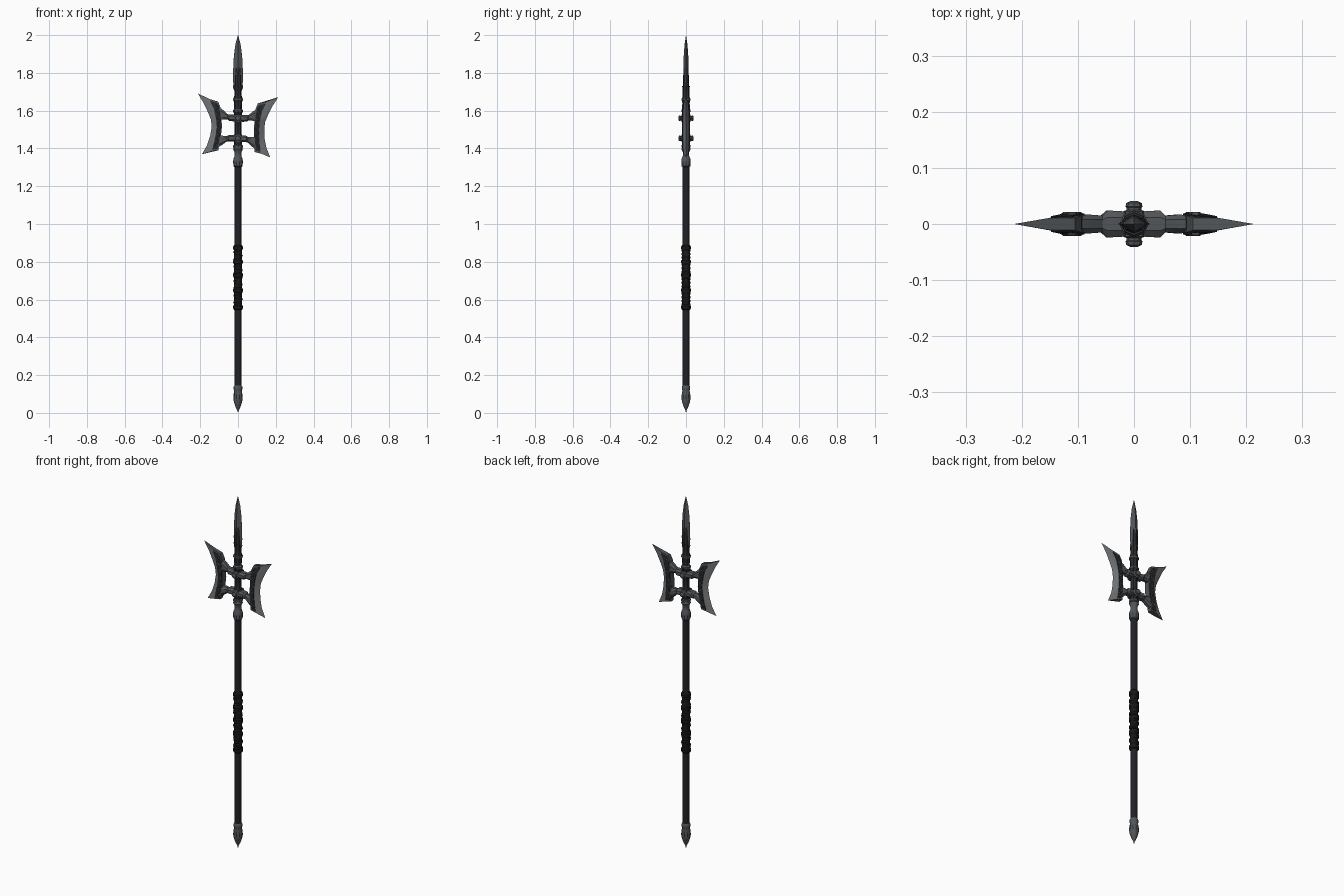
import bpy, bmesh, math
from mathutils import Vector

if "Cube" in bpy.data.objects:
    bpy.data.objects.remove(bpy.data.objects["Cube"])


def material(name, c):
    m = bpy.data.materials.new(name)
    m.diffuse_color = (*c, 1)
    m.use_nodes = True
    m.node_tree.nodes["Principled BSDF"].inputs["Base Color"].default_value = m.diffuse_color
    return m


STEEL = material("steel", (0.085, 0.092, 0.1))
EDGE = material("polished_edge", (0.17, 0.18, 0.19))
DARK = material("dark_relief", (0.022, 0.024, 0.026))
WOOD = material("shaft_black", (0.014, 0.016, 0.018))
WRAP = material("leather_black", (0.009, 0.009, 0.01))


def smooth(ob, angle):
    bpy.ops.object.select_all(action='DESELECT')
    ob.select_set(True)
    bpy.context.view_layer.objects.active = ob
    bpy.ops.object.shade_smooth_by_angle(angle=math.radians(angle))


def loft(name, rings, mat, angle=35, edge_cols=()):
    """Skin closed rings of equal size, cap both ends."""
    bm = bmesh.new()
    vs = [[bm.verts.new(p) for p in r] for r in rings]
    n = len(rings[0])
    for a, b in zip(vs, vs[1:]):
        for i in range(n):
            j = (i + 1) % n
            f = bm.faces.new((a[i], a[j], b[j], b[i]))
            f.material_index = 1 if i in edge_cols else 0
    bm.faces.new(vs[0])
    bm.faces.new(vs[-1])
    bmesh.ops.recalc_face_normals(bm, faces=bm.faces)
    me = bpy.data.meshes.new(name)
    bm.to_mesh(me)
    bm.free()
    me.materials.append(mat)
    if edge_cols:
        me.materials.append(EDGE)
    ob = bpy.data.objects.new(name, me)
    bpy.context.collection.objects.link(ob)
    smooth(ob, angle)
    return ob


def lathe(name, prof, mat, sides=12, angle=35, ky=1.0):
    rings = [[(r * math.cos(2 * math.pi * i / sides), ky * r * math.sin(2 * math.pi * i / sides), z)
              for i in range(sides)] for r, z in prof]
    return loft(name, rings, mat, angle)


def tube(name, pts, radius, mat):
    cu = bpy.data.curves.new(name, 'CURVE')
    cu.dimensions = '3D'
    cu.bevel_depth = radius
    cu.bevel_resolution = 1
    cu.use_fill_caps = True
    sp = cu.splines.new('POLY')
    sp.points.add(len(pts) - 1)
    for p, co in zip(sp.points, pts):
        p.co = (*co, 1)
    ob = bpy.data.objects.new(name, cu)
    bpy.context.collection.objects.link(ob)
    cu.materials.append(mat)
    bpy.ops.object.select_all(action='DESELECT')
    ob.select_set(True)
    bpy.context.view_layer.objects.active = ob
    bpy.ops.object.convert(target='MESH')
    smooth(bpy.context.object, 60)


# Shaft and pommel
lathe("shaft", [(.018, .12), (.018, 1.32)], WOOD)
lathe("pommel", [(.019, .145), (.023, .138), (.023, .125), (.02, .118), (.024, .095), (.025, .075),
                 (.021, .055), (.012, .03), (.004, .014), (.0004, 0)], STEEL, 10)

# Leather grip with crossing wraps and end bands
lathe("grip_core", [(.018, .545), (.021, .55), (.021, .885), (.018, .89)], WRAP)
for s in (1, -1):
    turns = 8
    tube("grip_wrap", [(.0195 * math.cos(s * a), .0195 * math.sin(s * a), .565 + .305 * a / (2 * math.pi * turns))
                       for a in (2 * math.pi * i / 14 for i in range(14 * turns + 1))], .006, WRAP)
for z in (.56, .65, .73, .80, .875):
    lathe("grip_band", [(.019, z - .015), (.025, z - .01), (.026, z + .006), (.02, z + .014)], WRAP)

# Collar under the head
lathe("lower_collar", [(.019, 1.302), (.024, 1.306), (.026, 1.33), (.024, 1.345), (.018, 1.36),
                       (.018, 1.38), (.026, 1.396), (.021, 1.405)], STEEL, 10)

# Head core and neck
lathe("head_core", [(.019, 1.39), (.023, 1.41), (.02, 1.43), (.024, 1.44), (.024, 1.465), (.019, 1.475),
                    (.019, 1.54), (.024, 1.548), (.024, 1.572), (.02, 1.58), (.026, 1.597), (.02, 1.61),
                    (.021, 1.64), (.025, 1.662), (.02, 1.675), (.019, 1.70), (.022, 1.73)], DARK, 8, 30, .92)
for z in (1.412, 1.6, 1.66):
    lathe("core_band", [(.018, z - .012), (.026, z - .006), (.026, z + .004), (.018, z + .012)], STEEL, 8, 30, .9)

# Spear point with a dark relief plate
lathe("spear_point", [(.013, 1.69), (.019, 1.705), (.028, 1.725), (.024, 1.742), (.027, 1.76), (.025, 1.83),
                      (.022, 1.89), (.014, 1.95), (.0006, 2.0)], STEEL, 4, 20, .55)
lathe("spear_relief", [(.012, 1.67), (.019, 1.70), (.02, 1.75), (.016, 1.82), (.008, 1.87), (.001, 1.92)],
      DARK, 8, 25, .82)

# Axe blades: rows of inner edge, bevel line and cutting edge (x, z)
ROWS = [((.105, 1.643), (.15, 1.654), (.2135, 1.682), .011),
        ((.094, 1.615), (.130, 1.612), (.182, 1.632), .015),
        ((.088, 1.58), (.122, 1.575), (.158, 1.582), .016),
        ((.087, 1.55), (.116, 1.545), (.144, 1.548), .016),
        ((.085, 1.51), (.113, 1.51), (.139, 1.51), .016),
        ((.087, 1.465), (.116, 1.465), (.144, 1.46), .016),
        ((.094, 1.425), (.122, 1.42), (.157, 1.41), .016),
        ((.095, 1.386), (.13, 1.379), (.181, 1.361), .013)]


def place(s, x, y, z):
    """Mirror to side s, with the slight tilt of the head."""
    x = s * x
    return (x + .01 * min(0, (z - 1.51) / .15) * min(1, abs(x) / .08), y, z - .047 * x)


for s, side in ((-1, "left"), (1, "right")):
    loft(side + "_blade", [[place(s, i[0], t, i[1]), place(s, b[0], t, b[1]), place(s, o[0], 0, o[1]),
                            place(s, b[0], -t, b[1]), place(s, i[0], -t, i[1])] for i, b, o, t in ROWS],
         STEEL, 25, (1, 2))
    # Raised panel through the body
    rings = []
    for i, b, o, t in ROWS[:]:
        p, q = Vector(i), Vector(b)
        a, c = p.lerp(q, .12), p.lerp(q, .95)
        z = lambda v: 1.51 + (v[1] - 1.51) * .93
        rings.append([place(s, v[0], y, z(v)) for v, y in
                      ((a, t + .003), (c, t + .003), (c, -t - .003), (a, -t - .003))])
    loft(side + "_blade_panel", rings, DARK, 20)
    # Arms joining the blade to the core
    for label, zs in (("upper", (1.56, 1.56, 1.561, 1.565, 1.576, 1.582)),
                      ("lower", (1.453, 1.453, 1.452, 1.448, 1.438, 1.432))):
        rings = []
        for x, zc, hz, hy in zip((0, .022, .047, .056, .082, .105), zs,
                                 (.014, .018, .017, .014, .026, .034), (.015, .023, .024, .015, .017, .014)):
            rings.append([place(s, x, hy * u, zc + hz * v) for u, v in
                          ((1, .5), (.5, 1), (-.5, 1), (-1, .5), (-1, -.5), (-.5, -1), (.5, -1), (1, -.5))])
        loft(side + "_" + label + "_arm", rings, STEEL, 25)
    # Scroll relief on both faces
    for f in (-1, 1):
        pts = []
        for k in range(37):
            z = 1.405 + .22 * k / 36
            base = .102 + 1.0 * (z - 1.51) ** 2
            pts.append(place(s, base + .009 * math.sin(k * 1.05), f * .0175, z))
        tube(side + "_blade_scroll", pts, .0035, STEEL)

# Bolts through the core, front and back
for z in (1.453, 1.56):
    for f in (-1, 1):
        bolt = lathe("head_bolt", [(.021, .012), (.021, .022), (.013, .025), (.013, .029), (.015, .031),
                                   (.014, .037), (.006, .041)], STEEL, 8, 25)
        bolt.rotation_euler.x = -f * math.pi / 2
        bolt.location.z = z
